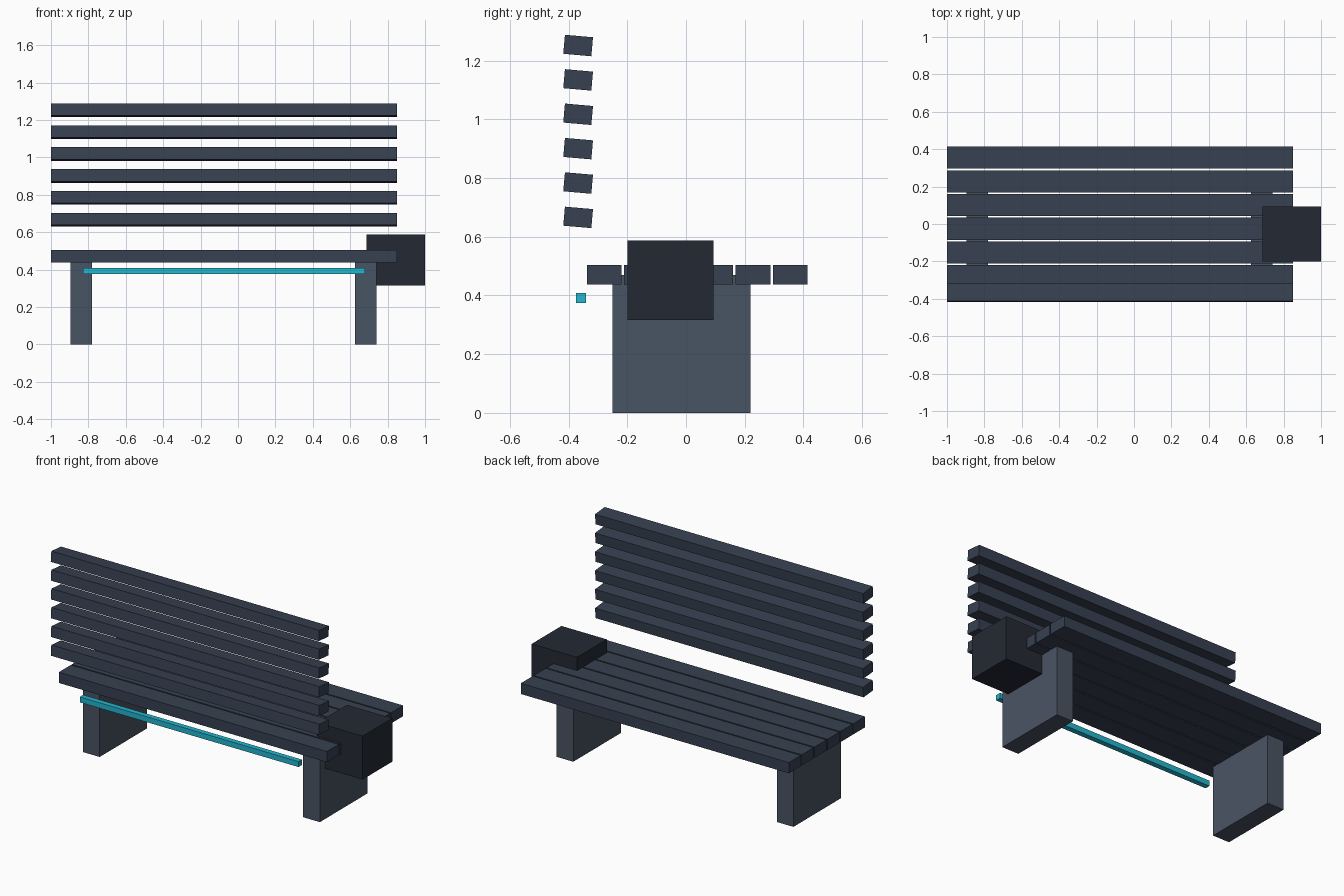
import bpy, math

if "Cube" in bpy.data.objects:
    bpy.data.objects.remove(bpy.data.objects["Cube"])


def material(name, r, g, b):
    # sRGB 0-255 to linear
    m = bpy.data.materials.new(name)
    m.diffuse_color = [((c / 255 + 0.055) / 1.055) ** 2.4 for c in (r, g, b)] + [1]
    m.use_nodes = True
    m.node_tree.nodes["Principled BSDF"].inputs["Base Color"].default_value = m.diffuse_color
    return m


def box(name, x, y, z, mat, tilt=0):
    # box from (min, max) ranges, tilted about its own x axis
    bpy.ops.mesh.primitive_cube_add(
        size=1, location=[(a + b) / 2 for a, b in (x, y, z)], rotation=(tilt, 0, 0))
    ob = bpy.context.object
    ob.name = name
    ob.scale = [b - a for a, b in (x, y, z)]
    ob.data.materials.append(mat)
    return ob


slate = material("slat_paint", 55, 65, 81)
concrete = material("leg_concrete", 73, 84, 99)
dark = material("unit_casing", 36, 41, 52)
cyan = material("light_cyan", 36, 182, 206)

SLAT_X = (-1.0, 0.85)

# seat slats
for i in range(6):
    y = -0.279 + i * 0.1268
    box(f"seat_slat_{i + 1}", SLAT_X, (y - 0.059, y + 0.059), (0.437, 0.504), slate)

# backrest slats, each leaning slightly
for i in range(6):
    z = 0.666 + i * 0.1171
    box(f"back_slat_{i + 1}", SLAT_X, (-0.4155, -0.3195), (z - 0.0325, z + 0.0325),
        slate, math.radians(-5))

# slab legs
for side, x in (("left", -0.8375), ("right", 0.6825)):
    box(f"{side}_leg", (x - 0.0575, x + 0.0575), (-0.25, 0.219), (0, 0.47), concrete)

# side unit at the end of the seat
box("side_unit", (0.687, 1.0), (-0.2, 0.093), (0.316, 0.587), dark)

# light strip under the seat
box("light_strip", (-0.83, 0.68), (-0.374, -0.341), (0.375, 0.409), cyan)
